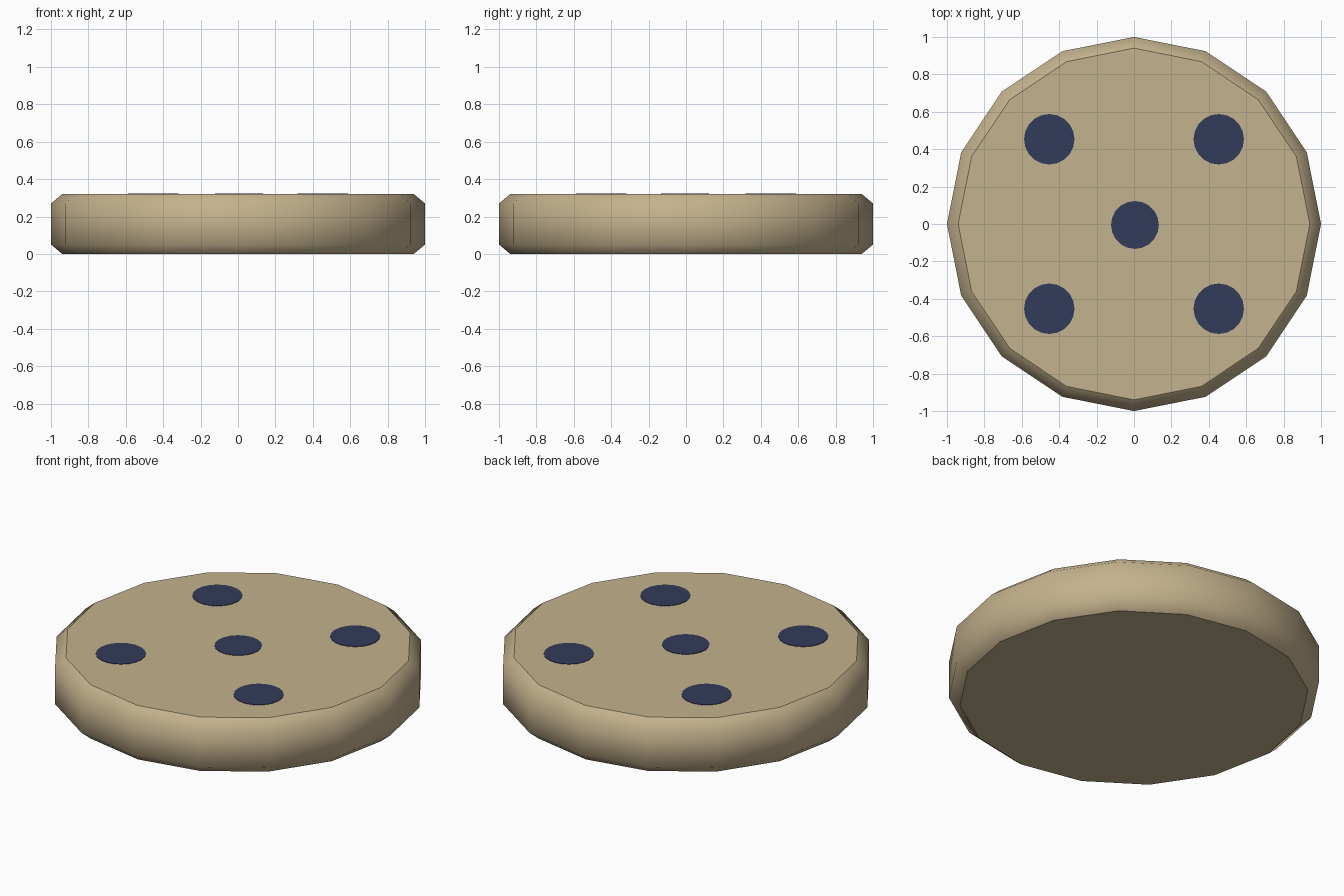
import bpy, bmesh, math

if "Cube" in bpy.data.objects:
    bpy.data.objects.remove(bpy.data.objects["Cube"])

SIDES = 16


def material(name, rgb):
    m = bpy.data.materials.new(name)
    m.diffuse_color = (*rgb, 1.0)
    m.use_nodes = True
    m.node_tree.nodes["Principled BSDF"].inputs["Base Color"].default_value = m.diffuse_color
    return m


def add_object(name, bm, mat, location=(0, 0, 0)):
    bmesh.ops.recalc_face_normals(bm, faces=bm.faces)
    mesh = bpy.data.meshes.new(name)
    bm.to_mesh(mesh)
    bm.free()
    mesh.materials.append(mat)
    obj = bpy.data.objects.new(name, mesh)
    obj.location = location
    bpy.context.collection.objects.link(obj)
    return obj


def stacked_rings(profile, sides):
    """Closed solid of rings given as (radius, height), smooth wall, flat caps."""
    bm = bmesh.new()
    rings = [[bm.verts.new((r * math.cos(i * math.tau / sides),
                            r * math.sin(i * math.tau / sides), z))
              for i in range(sides)] for r, z in profile]
    for low, high in zip(rings, rings[1:]):
        for i in range(sides):
            j = (i + 1) % sides
            bm.faces.new((low[i], low[j], high[j], high[i])).smooth = True
    bm.faces.new(rings[0][::-1])
    bm.faces.new(rings[-1])
    return bm


tan = material("biscuit tan", (0.552, 0.445, 0.266))
navy = material("dark navy", (0.032, 0.044, 0.102))

# Bevelled sixteen-sided disc
add_object("disc_body", stacked_rings(
    [(0.94, 0.0), (1.0, 0.05), (1.0, 0.27), (0.94, 0.32)], SIDES), tan)

# Five painted spots: one in the middle, four around it
spots = [("centre_spot", 0.005, -0.005, 0.128)]
spots += [(f"outer_spot_{i + 1}", 0.453 * sx, 0.453 * sy, 0.135)
          for i, (sx, sy) in enumerate([(1, 1), (-1, 1), (-1, -1), (1, -1)])]
for name, x, y, radius in spots:
    add_object(name, stacked_rings([(radius, 0.0), (radius, 0.004)], 20), navy,
               (x, y, 0.3185))
